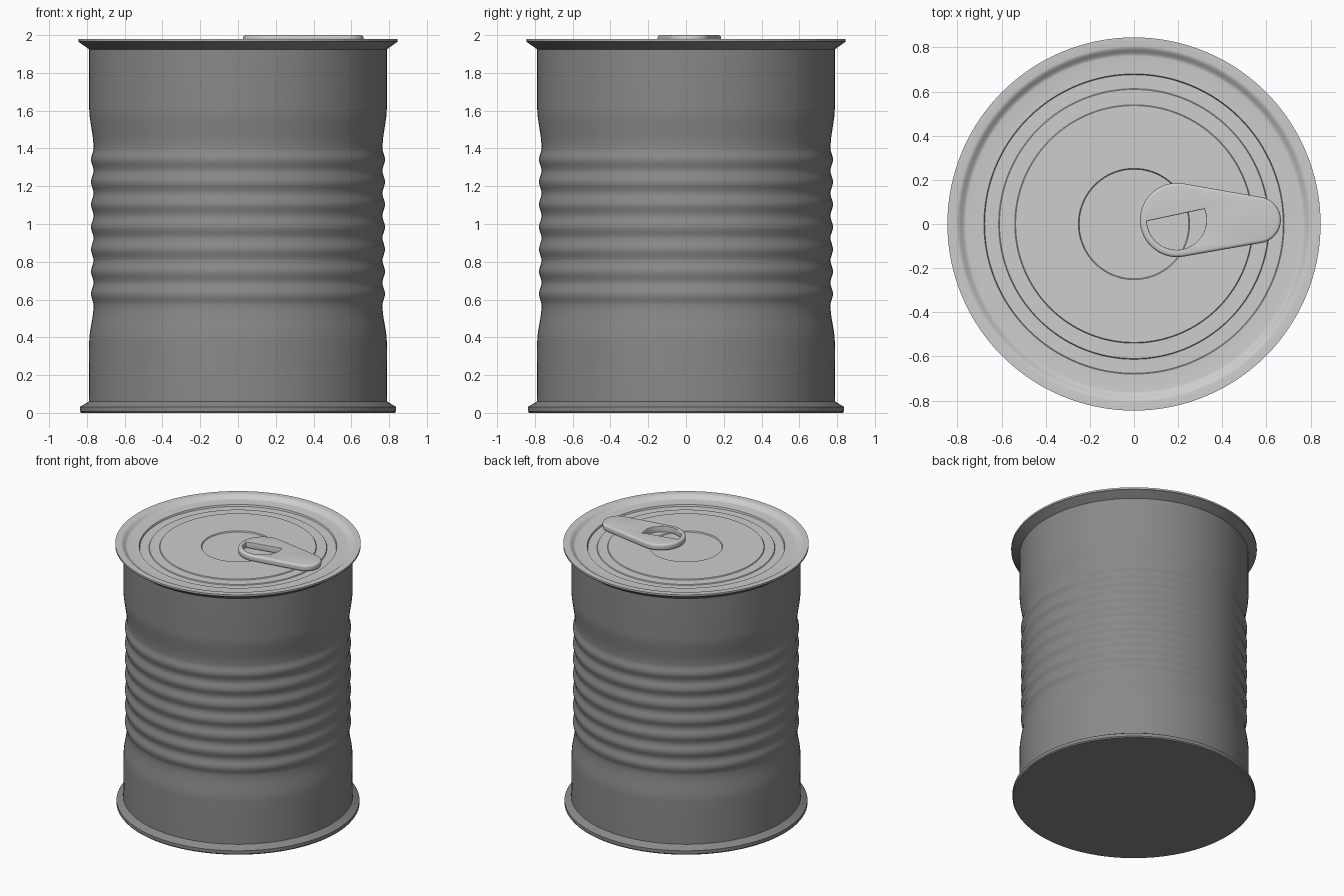
import bpy, bmesh
from math import sin, cos, pi, asin, radians

if "Cube" in bpy.data.objects:
    bpy.data.objects.remove(bpy.data.objects["Cube"])


def material(name, v):
    m = bpy.data.materials.new(name)
    m.diffuse_color = (v, v, v, 1)
    m.use_nodes = True
    m.node_tree.nodes["Principled BSDF"].inputs["Base Color"].default_value = m.diffuse_color
    return m


BODY = material("dark tin", 0.25)
LID = material("light tin", 0.61)


def finish(name, bm, mat, angle=30):
    bmesh.ops.remove_doubles(bm, verts=bm.verts, dist=1e-5)
    bmesh.ops.recalc_face_normals(bm, faces=bm.faces)
    me = bpy.data.meshes.new(name)
    bm.to_mesh(me)
    bm.free()
    me.materials.append(mat)
    ob = bpy.data.objects.new(name, me)
    bpy.context.collection.objects.link(ob)
    bpy.ops.object.select_all(action='DESELECT')
    ob.select_set(True)
    bpy.context.view_layer.objects.active = ob
    bpy.ops.object.shade_smooth_by_angle(angle=radians(angle))
    return ob


def lathe(name, profile, mat, steps=128):
    bm = bmesh.new()
    vs = [bm.verts.new((r, 0, z)) for r, z in profile]
    es = [bm.edges.new(p) for p in zip(vs, vs[1:])]
    bmesh.ops.spin(bm, geom=vs + es, cent=(0, 0, 0), axis=(0, 0, 1),
                   angle=2 * pi, steps=steps)
    return finish(name, bm, mat, 25)


def ease(a, b, t):
    return a + (b - a) * (1 - cos(pi * t)) / 2


# can body: bottom flange, wall with seven ribs, top flange
R, DIP, RIB = 0.788, 0.765, 0.013
Z0, Z1, RIBS = 0.57, 1.40, 7
wall = [(0, 0), (0.83, 0), (0.836, 0.008), (0.836, 0.032), (0.79, 0.06)]
wall += [(ease(R, DIP, i / 8), 0.37 + (Z0 - 0.37) * i / 8) for i in range(8)]
n = RIBS * 10
wall += [(DIP + RIB * (1 - cos(2 * pi * i / 10)) / 2, Z0 + (Z1 - Z0) * i / n)
         for i in range(n + 1)]
wall += [(ease(DIP, R, i / 8), Z1 + 0.22 * i / 8) for i in range(1, 9)]
wall += [(R, 1.925), (0.845, 1.965), (0.845, 1.972), (0.78, 1.93), (0, 1.93)]
lathe("can_body", wall, BODY)

# lid: raised rim, soft recess, stepped rings
top = [(0, 1.932), (0.78, 1.932), (0.845, 1.972), (0.845, 1.98), (0.805, 1.98)]
top += [(0.805 - 0.045 * i / 8, ease(1.98, 1.955, i / 8)) for i in range(1, 9)]
level = 1.955
for r, z in ((0.68, 1.943), (0.613, 1.949), (0.54, 1.955), (0.252, 1.947)):
    top += [(r, level), (r - 0.004, z)]
    level = z
top.append((0, level))
lathe("lid", top, LID)

# pull tab: tapered rounded plate with a half-round finger hole
CX, CY, X2, RA, RB = 0.195, 0.018, 0.56, 0.168, 0.105


def outline(d):
    """Hull of a large and a small circle, shrunk by d."""
    t = pi / 2 - asin((RA - RB) / (X2 - CX))
    pts = []
    for x, r, a, b, k in ((CX, RA, t, 2 * pi - t, 36), (X2, RB, -t, t, 24)):
        for i in range(k + 1):
            w = a + (b - a) * i / k
            pts.append((x + (r - d) * cos(w), CY + (r - d) * sin(w)))
    return pts


def finger_hole(d):
    """Half disc cut by a slanted chord, grown by d."""
    r, h, tilt = 0.135 + d, 0.023 + d, radians(12)
    a = asin(h / r)
    span = [pi - a + (pi + 2 * a) * i / 32 for i in range(33)]
    return [(CX - 0.002 + r * cos(w + tilt), CY + r * sin(w + tilt)) for w in span]


def edge_profile(bevel, low, high, k=4):
    arc = [(bevel * (1 - sin(pi / 2 * i / k)), bevel * (1 - cos(pi / 2 * i / k)))
           for i in range(k + 1)]
    return ([(d, low + z) for d, z in arc]
            + [(d, high - z) for d, z in reversed(arc)])


bm = bmesh.new()
caps = ([], [])
for shape, bevel in ((outline, 0.014), (finger_hole, 0.005)):
    rings = [[bm.verts.new((x, y, z)) for x, y in shape(d)]
             for d, z in edge_profile(bevel, 1.953, 2.0)]
    for lo, hi in zip(rings, rings[1:]):
        for i in range(len(lo)):
            j = (i + 1) % len(lo)
            bm.faces.new((lo[i], lo[j], hi[j], hi[i]))
    for cap, ring in zip(caps, (rings[0], rings[-1])):
        cap += [bm.edges.get((ring[i - 1], ring[i])) for i in range(len(ring))]
for cap in caps:
    bmesh.ops.triangle_fill(bm, edges=cap, use_beauty=True, use_dissolve=False)
finish("pull_tab", bm, LID, 40)
